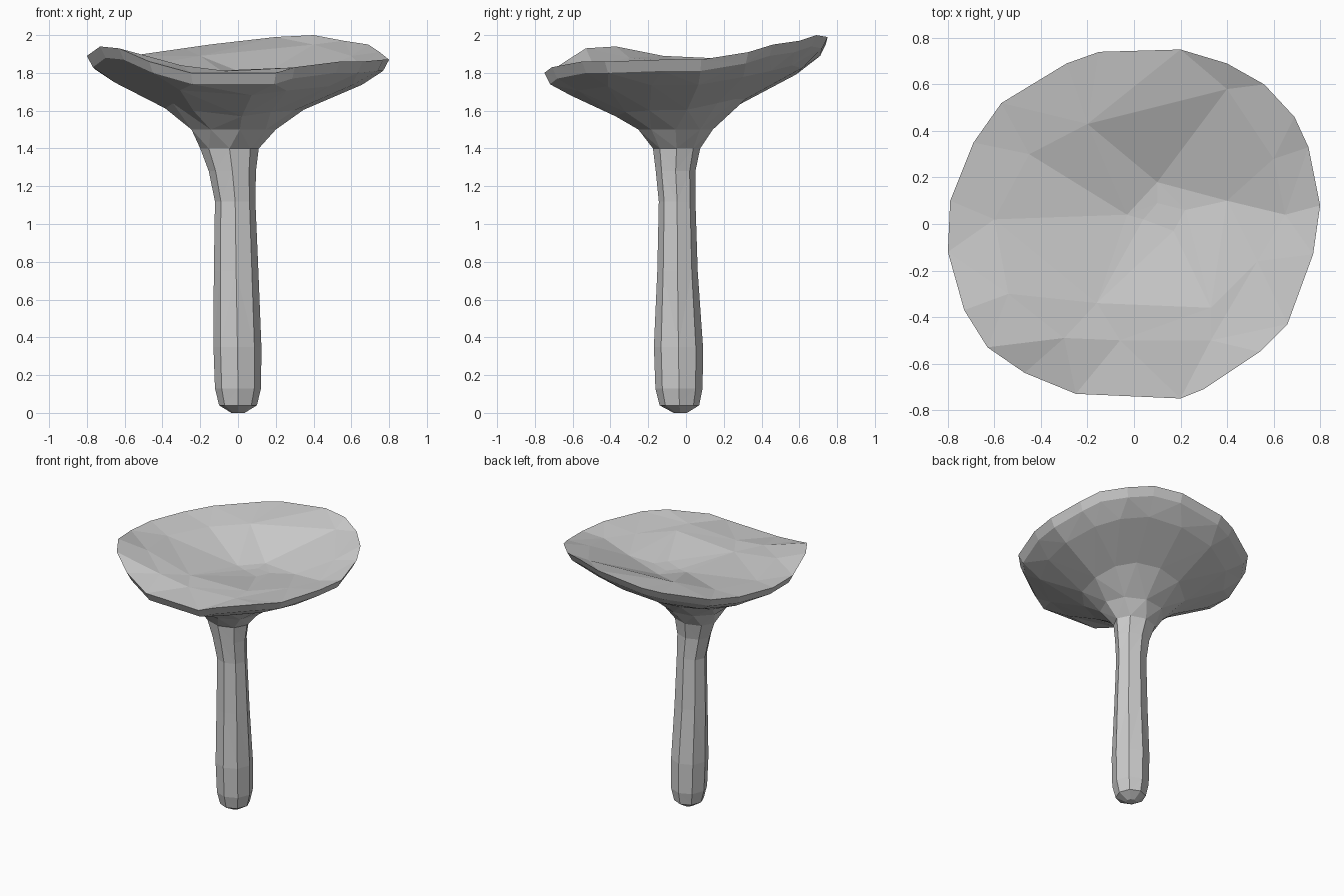
import bpy, bmesh
from math import sin, cos, tau
from mathutils import Vector

cube = bpy.data.objects.get("Cube")
if cube:
    bpy.data.objects.remove(cube)

grey = bpy.data.materials.new("pale grey")
grey.use_nodes = True
tone = (0.6, 0.6, 0.6, 1)
grey.diffuse_color = tone
grey.node_tree.nodes["Principled BSDF"].inputs["Base Color"].default_value = tone

# Wavy edge of the cap, counter-clockwise from the left side
RIM = [(.8, .08, 1.87), (.75, .33, 1.91), (.69, .46, 1.95), (.56, .6, 1.97),
       (.4, .69, 2), (.2, .75, 1.99), (-.15, .74, 1.95), (-.29, .69, 1.93),
       (-.57, .52, 1.89), (-.69, .35, 1.88), (-.79, .1, 1.88), (-.8, -.12, 1.89),
       (-.73, -.37, 1.94), (-.63, -.53, 1.93), (-.47, -.64, 1.86), (-.25, -.73, 1.8),
       (.2, -.75, 1.8), (.3, -.71, 1.83), (.54, -.55, 1.86), (.66, -.43, 1.86),
       (.77, -.13, 1.87)]
MEAN = 1.88

# Gentle shoulder inside the rim, then the edge of the off-centre dip
SHOULDER = [(.65, .04, 1.84), (.6, .28, 1.89), (.4, .58, 1.95), (-.2, .43, 1.89),
            (-.45, .3, 1.85), (-.6, .02, 1.85), (-.54, -.3, 1.88), (-.3, -.49, 1.84),
            (-.06, -.5, 1.81), (.33, -.5, 1.83), (.53, -.16, 1.83)]
DIP = [(.4, .1, 1.8), (.1, .18, 1.77), (-.03, .04, 1.77),
       (-.16, -.34, 1.81), (.33, -.36, 1.83)]


def rim_ring(count, scale, height, wave, dx=0, dy=0):
    """Smaller copy of the rim, keeping part of its waviness."""
    ring = []
    for k in range(count):
        t = k * len(RIM) / count
        i, f = int(t), t % 1
        x, y, z = (a + (b - a) * f for a, b in zip(RIM[i], RIM[(i + 1) % len(RIM)]))
        ring.append((x * scale + dx, y * scale + dy, height + wave * (z - MEAN)))
    return ring


def oval(count, cx, cy, rx, ry, z):
    return [(cx + rx * cos(tau * k / count), cy + ry * sin(tau * k / count), z)
            for k in range(count)]


def heading(v, centre):
    return (v.co - centre).normalized()


def stitch(bm, a, b):
    """Zip two rings of any size with triangles, matching their directions."""
    ca = sum((v.co for v in a), Vector()) / len(a)
    cb = sum((v.co for v in b), Vector()) / len(b)
    n, m, i, j = len(a), len(b), 0, 0
    while i < n or j < m:
        p, q, p2, q2 = a[i % n], b[j % m], a[(i + 1) % n], b[(j + 1) % m]
        step_a = (heading(p2, ca) - heading(q, cb)).length
        step_b = (heading(p, ca) - heading(q2, cb)).length
        if j == m or (i < n and step_a <= step_b):
            bm.faces.new((p, p2, q))
            i += 1
        else:
            bm.faces.new((p, q2, q))
            j += 1


def loft(name, rings, tip):
    bm = bmesh.new()
    loops = [[bm.verts.new(p) for p in ring] for ring in rings]
    for a, b in zip(loops, loops[1:]):
        stitch(bm, a, b)
    bm.faces.new(list(reversed(loops[0])))
    stitch(bm, loops[-1], [bm.verts.new(p) for p in tip])
    bm.verts.ensure_lookup_table()
    bm.faces.new(bm.verts[-len(tip):])
    bmesh.ops.recalc_face_normals(bm, faces=bm.faces)
    mesh = bpy.data.meshes.new(name)
    bm.to_mesh(mesh)
    bm.free()
    mesh.materials.append(grey)
    bpy.context.collection.objects.link(bpy.data.objects.new(name, mesh))


# Stem with rounded foot, flaring into the underside, rim and hollow top
stem = [oval(8, *s) for s in [
    (0, -.03, .035, .035, 0), (0, -.035, .1, .105, .04), (0, -.037, .122, .125, .13),
    (-.003, -.04, .127, .13, .35), (-.01, -.045, .118, .107, .75),
    (-.015, -.047, .107, .097, 1.12), (-.03, -.055, .125, .105, 1.28),
    (-.045, -.05, .155, .125, 1.4)]]
flare = [oval(9, -.03, -.055, .23, .2, 1.5)]
underside = [rim_ring(12, .46, 1.61, .5, -.02, -.03), rim_ring(16, .82, 1.745, .8),
             rim_ring(21, .96, 1.82, 1)]
floor = [(.22, .06, 1.775), (.1, .09, 1.765), (.04, .02, 1.765), (.17, -.03, 1.77)]
loft("mushroom", stem + flare + underside + [RIM, SHOULDER, DIP], floor)
